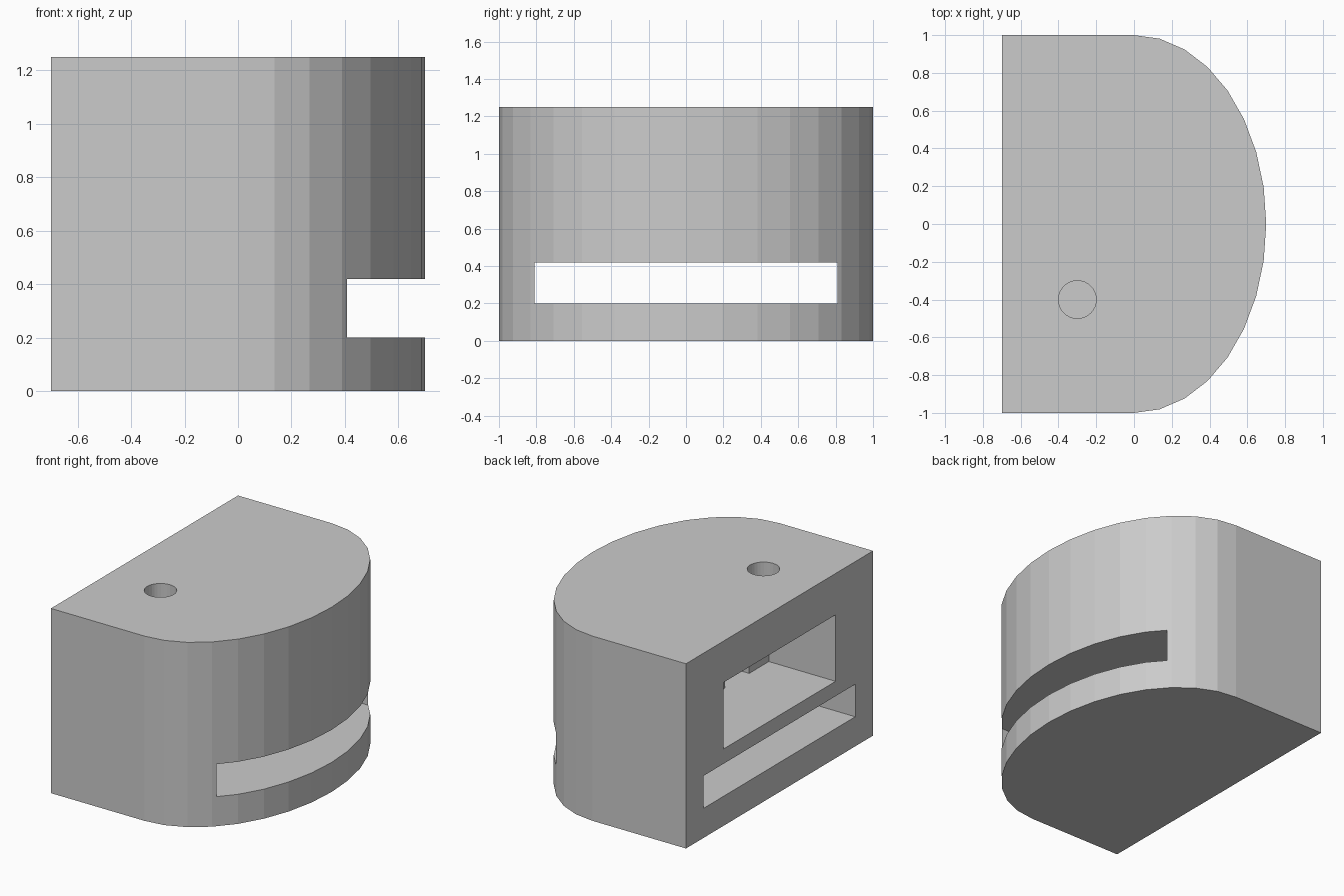
import bpy, bmesh, math

if "Cube" in bpy.data.objects:
    bpy.data.objects.remove(bpy.data.objects["Cube"])

grey = bpy.data.materials.new("plain grey")
grey.diffuse_color = (0.6, 0.6, 0.6, 1)
grey.use_nodes = True
grey.node_tree.nodes["Principled BSDF"].inputs["Base Color"].default_value = grey.diffuse_color


def prism(name, outline, z0, z1):
    """Extrude a counter-clockwise XY outline between two heights."""
    bm = bmesh.new()
    base = bm.faces.new([bm.verts.new((x, y, z0)) for x, y in outline])
    top = bmesh.ops.extrude_face_region(bm, geom=[base])["geom"]
    verts = [v for v in top if isinstance(v, bmesh.types.BMVert)]
    bmesh.ops.translate(bm, verts=verts, vec=(0, 0, z1 - z0))
    bmesh.ops.recalc_face_normals(bm, faces=bm.faces)
    mesh = bpy.data.meshes.new(name)
    bm.to_mesh(mesh)
    bm.free()
    mesh.materials.append(grey)
    obj = bpy.data.objects.new(name, mesh)
    bpy.context.collection.objects.link(obj)
    return obj


def rect(x0, x1, y0, y1):
    return [(x0, y0), (x1, y0), (x1, y1), (x0, y1)]


def arc(cx, cy, rx, ry, a0, a1, n):
    """n + 1 points on an elliptical arc, angles in degrees."""
    angles = [math.radians(a0 + (a1 - a0) * i / n) for i in range(n + 1)]
    return [(cx + rx * math.cos(a), cy + ry * math.sin(a)) for a in angles]


# Housing: square at the left, faceted half ellipse at the right
housing = prism("housing", [(-0.7, 1), (-0.7, -1)] + arc(0, 0, 0.7, 1, -90, 90, 16), 0, 1.25)

# Openings: wide slot right through, pocket with a recess, round hole in the top
cutters = [
    prism("slot_cutter", rect(-1, 1, -0.81, 0.81), 0.2, 0.42),
    prism("pocket_cutter", rect(-1, -0.2, -0.6, -0.4)[:2]
          + [(-0.2, -0.39), (0, -0.39), (0, -0.13), (-0.2, -0.13), (-0.2, 0.6), (-1, 0.6)],
          0.52, 0.97),
    prism("hole_cutter", arc(-0.3, -0.4, 0.1, 0.1, 0, 360, 32)[:-1], 0.8, 1.4),
]
bpy.context.view_layer.objects.active = housing
for cutter in cutters:
    cutter.hide_render = True
    mod = housing.modifiers.new(cutter.name, "BOOLEAN")
    mod.operation = "DIFFERENCE"
    mod.solver = "EXACT"
    mod.object = cutter
    bpy.ops.object.modifier_apply(modifier=mod.name)
    bpy.data.objects.remove(cutter)
